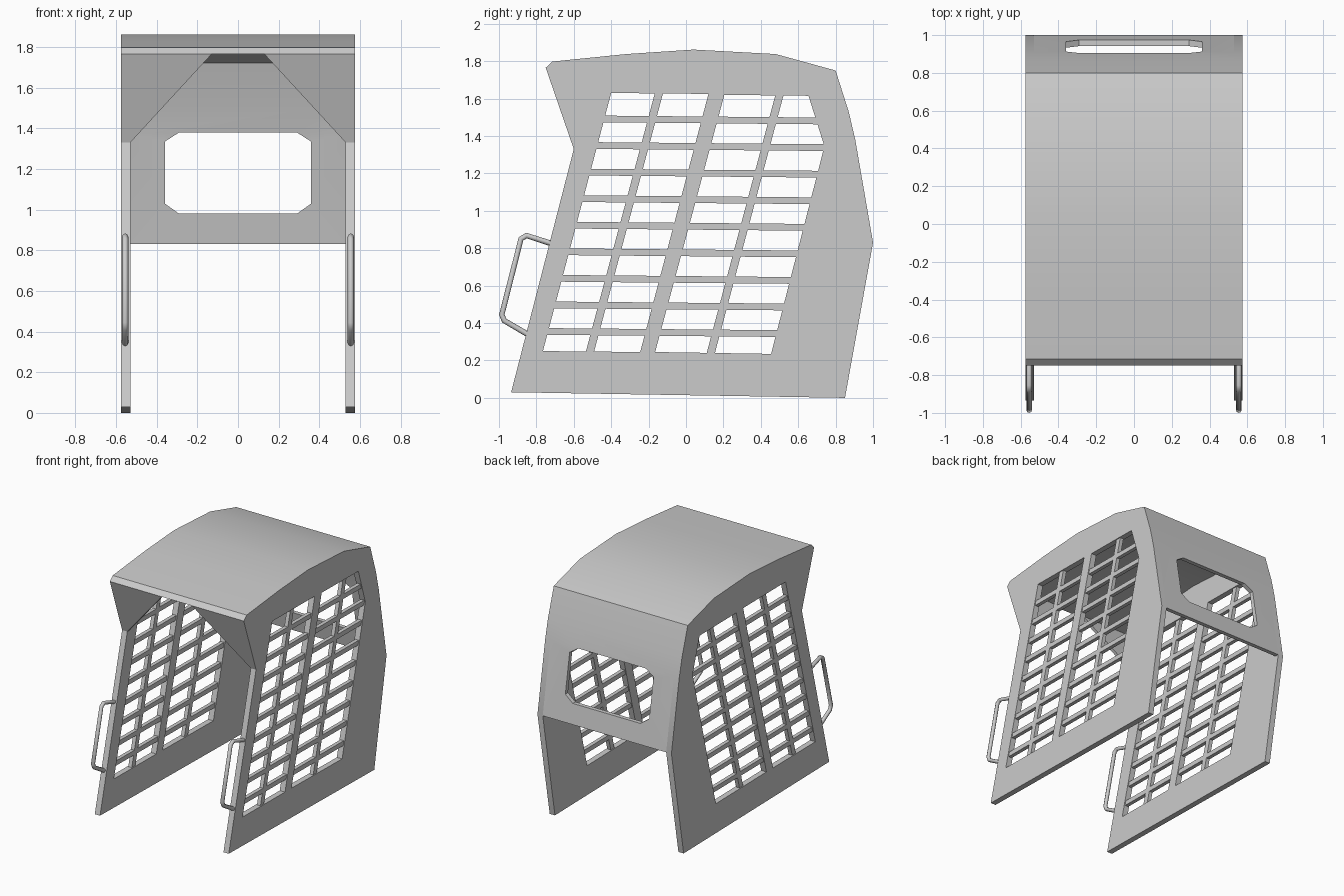
import bpy, bmesh
from math import radians
from mathutils import Vector

cube = bpy.data.objects.get("Cube")
if cube:
    bpy.data.objects.remove(cube, do_unlink=True)

GREY = (0.6, 0.6, 0.6, 1)
mat = bpy.data.materials.new("plain grey")
mat.use_nodes = True
mat.diffuse_color = GREY
mat.node_tree.nodes["Principled BSDF"].inputs["Base Color"].default_value = GREY


def activate(ob):
    bpy.ops.object.select_all(action='DESELECT')
    ob.select_set(True)
    bpy.context.view_layer.objects.active = ob


def prism(name, points, depth):
    """Extrude a closed outline of 3D points along a vector."""
    bm = bmesh.new()
    face = bm.faces.new([bm.verts.new(p) for p in points])
    new = bmesh.ops.extrude_face_region(bm, geom=[face])["geom"]
    verts = [g for g in new if isinstance(g, bmesh.types.BMVert)]
    bmesh.ops.translate(bm, verts=verts, vec=Vector(depth))
    bmesh.ops.recalc_face_normals(bm, faces=bm.faces)
    me = bpy.data.meshes.new(name)
    bm.to_mesh(me)
    bm.free()
    me.materials.append(mat)
    ob = bpy.data.objects.new(name, me)
    bpy.context.collection.objects.link(ob)
    return ob


def side_prism(name, outline, x, width):
    """Extrude a (y, z) outline sideways, centred on x."""
    return prism(name, [(x - width / 2, y, z) for y, z in outline], (width, 0, 0))


def cut(ob, cutter):
    mod = ob.modifiers.new("opening", 'BOOLEAN')
    mod.operation, mod.solver, mod.object = 'DIFFERENCE', 'EXACT', cutter
    activate(ob)
    bpy.ops.object.modifier_apply(modifier=mod.name)
    bpy.data.objects.remove(cutter, do_unlink=True)


def smooth(ob):
    activate(ob)
    bpy.ops.object.shade_smooth_by_angle(angle=radians(25))


# Shared outline of roof and back wall, front to back
crown = [(-0.75, 1.765), (-0.715, 1.798), (-0.32, 1.838), (0.04, 1.862),
         (0.48, 1.838), (0.80, 1.75), (0.87, 1.53), (0.905, 1.38), (1.0, 0.83)]
inner = [(0.968, 0.83), (0.873, 1.375), (0.838, 1.52), (0.775, 1.722),
         (0.475, 1.805), (0.04, 1.83), (-0.32, 1.806), (-0.70, 1.767)]
INSIDE, OUTSIDE = 0.53, 0.575
MID, THICK = (INSIDE + OUTSIDE) / 2, OUTSIDE - INSIDE

# Roof and back wall in one bent sheet, with a chamfered rear window
shell = side_prism("roof_and_back_wall", crown + inner, 0, 2 * INSIDE)
window = [(-0.36, 1.03), (-0.29, 0.98), (0.29, 0.98), (0.36, 1.03),
          (0.36, 1.335), (0.29, 1.38), (-0.29, 1.38), (-0.36, 1.335)]
cut(shell, prism("window_cutter", [(x, 0.7, z) for x, z in window], (0, 0.5, 0)))
smooth(shell)

panel = crown + [(0.85, 0.0), (-0.935, 0.03), (-0.60, 1.33)]
front_opening = [(-0.765, 0.25), (-0.245, 0.245), (0.12, 1.625), (-0.40, 1.63)]
rear_opening = [(-0.165, 0.245), (0.455, 0.235), (0.74, 1.345),
                (0.655, 1.615), (0.205, 1.62)]
handle = [(-0.71, 0.822), (-0.853, 0.868), (-0.882, 0.85),
          (-0.985, 0.445), (-0.972, 0.413), (-0.83, 0.33)]
BAR = 0.03

for side, s in (("left", 1), ("right", -1)):
    x = s * MID
    # Side panel with two slanted openings
    wall = side_prism(side + "_side_panel", panel, x, THICK)
    for opening in (front_opening, rear_opening):
        cut(wall, side_prism("opening_cutter", opening, x, 0.2))
    smooth(wall)

    # Slanted upright bars
    for label, low, high in (("front", -0.54, -0.165), ("rear", 0.108, 0.482)):
        side_prism(f"{side}_{label}_upright_bar",
                   [(low, 0.23), (low + 0.044, 0.23),
                    (high + 0.044, 1.635), (high, 1.635)], x, BAR)

    # Cross bars, ends buried in the panel frame
    for i in range(9):
        z = 0.355 + i * 0.142
        y0 = -0.765 + (z - 0.25) * 0.2645 - 0.015
        y1 = 0.455 + (z - 0.235) * 0.257 if z < 1.345 else 0.74 - (z - 1.345) * 0.315
        y1 += 0.015
        drop = 0.009 * (y1 - y0)
        side_prism(f"{side}_cross_bar_{i + 1}",
                   [(y0, z - 0.018), (y1, z - 0.018 - drop),
                    (y1, z + 0.018 - drop), (y0, z + 0.018)], x, BAR)

    # Corner gusset under the front of the roof
    prism(side + "_front_gusset",
          [(s * INSIDE, -0.60, 1.33), (s * 0.13, -0.75, 1.765),
           (s * INSIDE, -0.75, 1.765)], (0, 0.025, 0))

    # Bent tube grab handle
    cu = bpy.data.curves.new(side + "_handle", 'CURVE')
    cu.dimensions = '3D'
    cu.bevel_depth, cu.bevel_resolution, cu.use_fill_caps = 0.015, 2, True
    spline = cu.splines.new('POLY')
    spline.points.add(len(handle) - 1)
    for point, (y, z) in zip(spline.points, handle):
        point.co = (s * 0.555, y, z, 1)
    cu.materials.append(mat)
    tube = bpy.data.objects.new(side + "_handle", cu)
    bpy.context.collection.objects.link(tube)
    activate(tube)
    bpy.ops.object.convert(target='MESH')
    bpy.ops.object.shade_smooth_by_angle(angle=radians(50))
